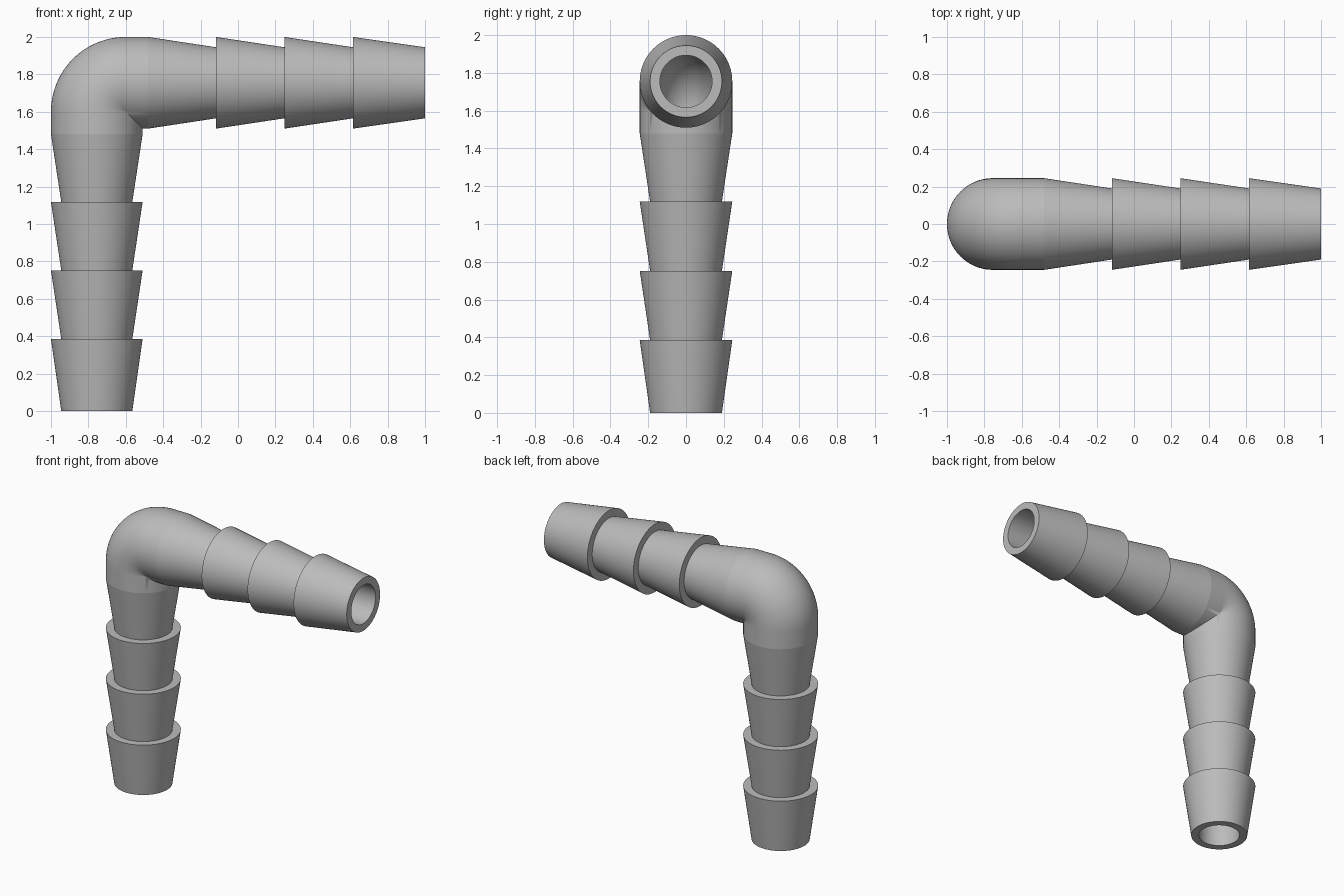
import bpy
import bmesh
from math import sin, cos, pi, radians

default = bpy.data.objects.get("Cube")
if default:
    bpy.data.objects.remove(default, do_unlink=True)

SIDES = 96
BEND_STEPS = 28
AXIS = -0.755             # x of the upright arm's centreline
BEND_X, BEND_Z = -0.6, 1.6  # centre of the elbow bend
BEND_R = BEND_X - AXIS
R_BIG, R_SMALL, R_BORE = 0.245, 0.19, 0.138
BARB_ENDS = [0.385, 0.752, 1.118, 1.48]

bm = bmesh.new()


def make_ring(place, radius):
    """Ring of verts; place maps the offset towards the inside of the bend to (x, z)."""
    verts = []
    for i in range(SIDES):
        a = 2 * pi * i / SIDES
        x, z = place(radius * cos(a))
        verts.append(bm.verts.new((x, radius * sin(a), z)))
    return verts


def upright(d):
    return lambda u: (AXIS + u, d)


def level(d):
    # The level arm is the upright arm mirrored across the elbow's diagonal
    return lambda u: (1 - d, 1 - AXIS - u)


def bend(t):
    def place(u):
        r = BEND_R - u
        if r > 0:
            return BEND_X - r * cos(t), BEND_Z + r * sin(t)
        return BEND_X - r, BEND_Z + r    # inner side meets in a mitre
    return place


# Barb profile, from the open end towards the elbow
barbs = []
start = 0
for end in BARB_ENDS:
    barbs += [(start, R_SMALL), (end, R_BIG)]
    start = end

angles = [pi / 2 * k / BEND_STEPS for k in range(BEND_STEPS + 1)]

# Outer skin along the fitting, then the bore back again
rings = [make_ring(upright(d), r) for d, r in barbs]
rings += [make_ring(bend(t), R_BIG) for t in angles]
rings += [make_ring(level(d), r) for d, r in reversed(barbs)]
rings += [make_ring(level(0), R_BORE)]
rings += [make_ring(bend(t), R_BORE) for t in reversed(angles)]
rings += [make_ring(upright(0), R_BORE)]

for n, ring in enumerate(rings):
    following = rings[(n + 1) % len(rings)]
    for i in range(SIDES):
        j = (i + 1) % SIDES
        bm.faces.new((ring[i], ring[j], following[j], following[i]))

bmesh.ops.remove_doubles(bm, verts=bm.verts, dist=0.0001)
bmesh.ops.recalc_face_normals(bm, faces=bm.faces)

mesh = bpy.data.meshes.new("barbed_elbow_fitting")
bm.to_mesh(mesh)
bm.free()
fitting = bpy.data.objects.new("barbed_elbow_fitting", mesh)
bpy.context.collection.objects.link(fitting)

# Plain grey plastic
grey = bpy.data.materials.new("grey_plastic")
grey.use_nodes = True
colour = (0.5, 0.5, 0.5, 1)
grey.diffuse_color = colour
grey.node_tree.nodes["Principled BSDF"].inputs["Base Color"].default_value = colour
mesh.materials.append(grey)

# Smooth walls with crisp barb edges
bpy.ops.object.select_all(action="DESELECT")
fitting.select_set(True)
bpy.context.view_layer.objects.active = fitting
bpy.ops.object.shade_smooth_by_angle(angle=radians(7))
